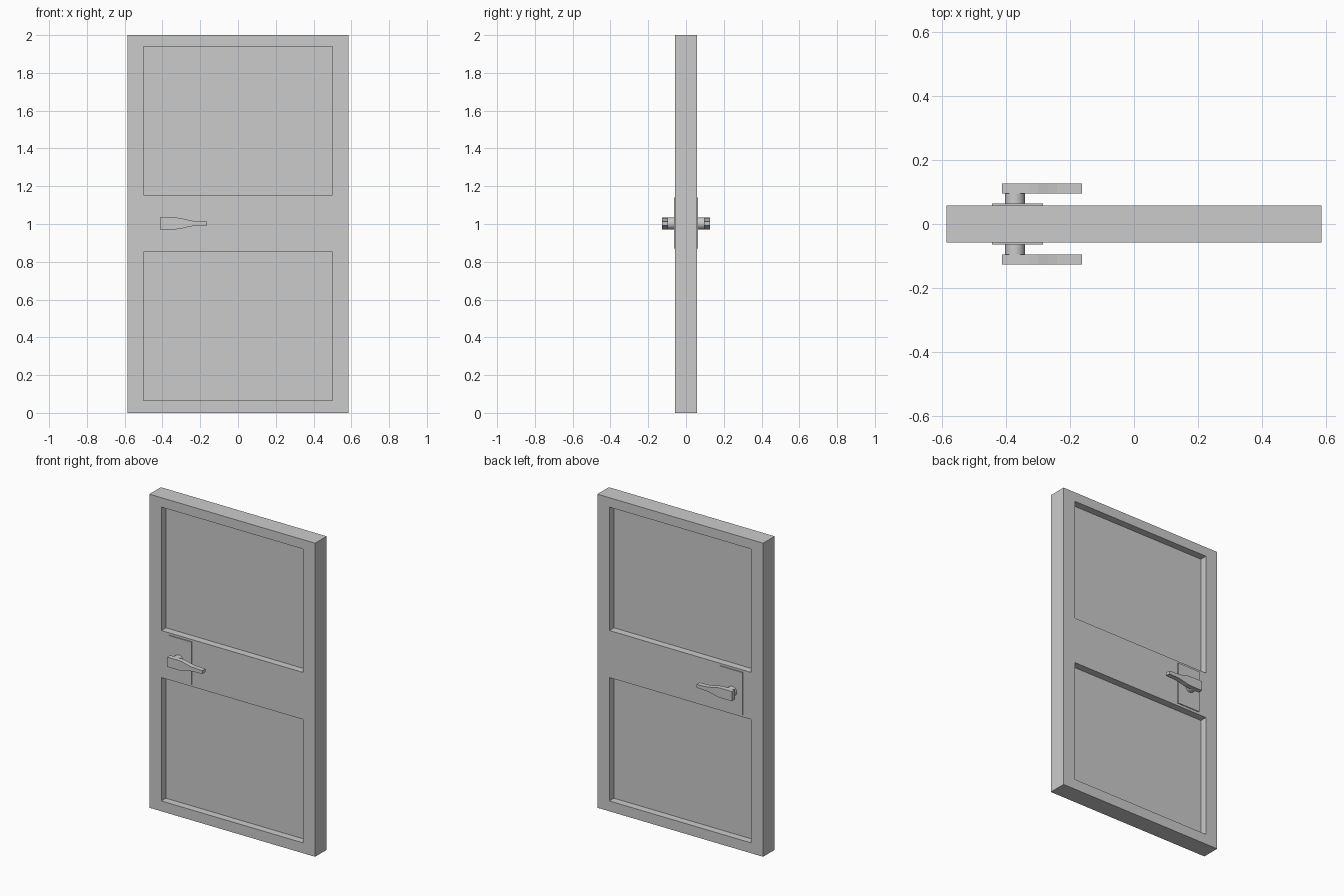
import bpy, bmesh
from mathutils import Vector

if "Cube" in bpy.data.objects:
    bpy.data.objects.remove(bpy.data.objects["Cube"])

HALF_T = 0.058   # half door thickness
RECESS = 0.046   # panel depth
HZ = 1.003       # handle height


def to_object(name, bm):
    bmesh.ops.recalc_face_normals(bm, faces=bm.faces)
    me = bpy.data.meshes.new(name)
    bm.to_mesh(me)
    bm.free()
    ob = bpy.data.objects.new(name, me)
    bpy.context.collection.objects.link(ob)
    return ob


def add_box(bm, lo, hi):
    lo, hi = Vector(lo), Vector(hi)
    verts = bmesh.ops.create_cube(bm, size=1)["verts"]
    for v in verts:
        v.co = (lo + hi) / 2 + v.co * (hi - lo)


def add_prism(bm, outline, y0, y1):
    face = bm.faces.new([bm.verts.new((x, y0, z)) for x, z in outline])
    ext = bmesh.ops.extrude_face_region(bm, geom=[face], use_keep_orig=True)
    for v in ext["geom"]:
        if isinstance(v, bmesh.types.BMVert):
            v.co.y = y1


def mirror_y(ob):
    # repeat the part on the other side of the door
    m = ob.modifiers.new("both_sides", "MIRROR")
    m.use_axis = (False, True, False)
    m.use_clip = False


# Door slab
bm = bmesh.new()
add_box(bm, (-0.585, -HALF_T, 0), (0.585, HALF_T, 2))
door = to_object("door_slab", bm)

# Cutters for the two recessed panels on each side
bm = bmesh.new()
for z0, z1 in ((0.066, 0.853), (1.153, 1.94)):
    for s in (-1, 1):
        ya, yb = sorted((s * (HALF_T - RECESS), s * 0.2))
        add_box(bm, (-0.5, ya, z0), (0.5, yb, z1))
cutter = to_object("panel_cutter", bm)
cutter.hide_render = True
cut = door.modifiers.new("panels", "BOOLEAN")
cut.operation = "DIFFERENCE"
cut.solver = "EXACT"
cut.object = cutter
bpy.context.view_layer.objects.active = door
bpy.ops.object.modifier_apply(modifier=cut.name)
bpy.data.objects.remove(cutter)

# Back plate of the handle
bm = bmesh.new()
add_box(bm, (-0.444, -0.064, 0.869), (-0.284, -0.055, 1.139))
mirror_y(to_object("handle_plate", bm))

# Neck between plate and lever
bpy.ops.mesh.primitive_cylinder_add(vertices=32, radius=0.031, depth=0.04,
                                    location=(-0.372, -0.08, HZ),
                                    rotation=(1.5707963, 0, 0))
neck = bpy.context.object
neck.name = "handle_neck"
bpy.ops.object.transform_apply(location=True, rotation=True, scale=True)
bpy.ops.object.shade_smooth_by_angle()
mirror_y(neck)

# Tapered lever
half = [(-0.412, 0.031), (-0.328, 0.031), (-0.300, 0.028),
        (-0.270, 0.020), (-0.240, 0.014), (-0.163, 0.010)]
outline = [(x, HZ + h) for x, h in half] + [(x, HZ - h) for x, h in reversed(half)]
bm = bmesh.new()
add_prism(bm, outline, -0.127, -0.096)
mirror_y(to_object("handle_lever", bm))
